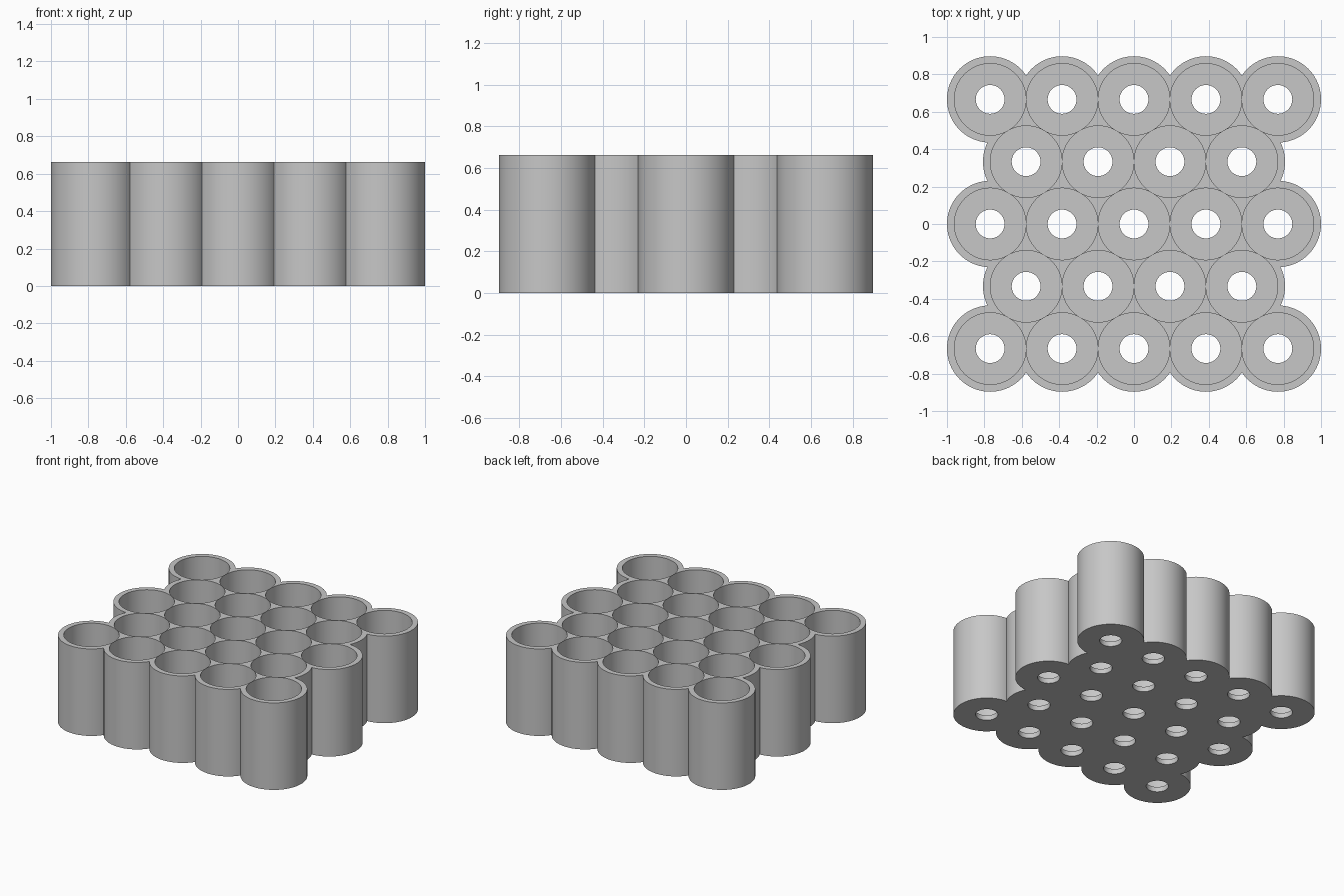
import bpy
import bmesh
from math import sqrt
from mathutils import Matrix

cube = bpy.data.objects.get("Cube")
if cube:
    bpy.data.objects.remove(cube, do_unlink=True)

PITCH = 2 / 5.2
OUTER, BORE, DRAIN = PITCH * 0.6, PITCH * 0.498, PITCH * 0.2
HEIGHT, FLOOR = 0.663, PITCH * 0.1

grey = bpy.data.materials.new("grey plastic")
grey.use_nodes = True
grey.diffuse_color = (0.57, 0.57, 0.57, 1)
grey.node_tree.nodes["Principled BSDF"].inputs["Base Color"].default_value = grey.diffuse_color

# Staggered rows of five and four cups
centres = []
for row in range(-2, 3):
    count = 5 if row % 2 == 0 else 4
    for i in range(count):
        centres.append(((i - (count - 1) / 2) * PITCH, row * PITCH * sqrt(3) / 2))


def cylinders(name, radius, bottom, top):
    """One upright cylinder at every cup centre, in a single mesh."""
    bm = bmesh.new()
    for x, y in centres:
        bmesh.ops.create_cone(bm, cap_ends=True, segments=72, radius1=radius, radius2=radius,
                              depth=top - bottom,
                              matrix=Matrix.Translation((x, y, (top + bottom) / 2)))
    mesh = bpy.data.meshes.new(name)
    bm.to_mesh(mesh)
    bm.free()
    mesh.materials.append(grey)
    obj = bpy.data.objects.new(name, mesh)
    bpy.context.collection.objects.link(obj)
    return obj


# Fused outer walls, hollowed by the bores and the small drain holes
rack = cylinders("cup_rack", OUTER, 0, HEIGHT)
cutters = [cylinders("bore_cutter", BORE, FLOOR, HEIGHT + 0.1),
           cylinders("drain_cutter", DRAIN, -0.1, FLOOR + 0.1)]
bpy.ops.object.select_all(action="DESELECT")
rack.select_set(True)
bpy.context.view_layer.objects.active = rack
for cutter in cutters:
    cutter.hide_render = True
    cut = rack.modifiers.new(cutter.name, "BOOLEAN")
    cut.operation = "DIFFERENCE"
    cut.solver = "EXACT"
    cut.use_self = True
    cut.object = cutter
    bpy.ops.object.modifier_apply(modifier=cut.name)
    bpy.data.objects.remove(cutter, do_unlink=True)

bpy.ops.object.shade_smooth_by_angle(angle=0.5)
